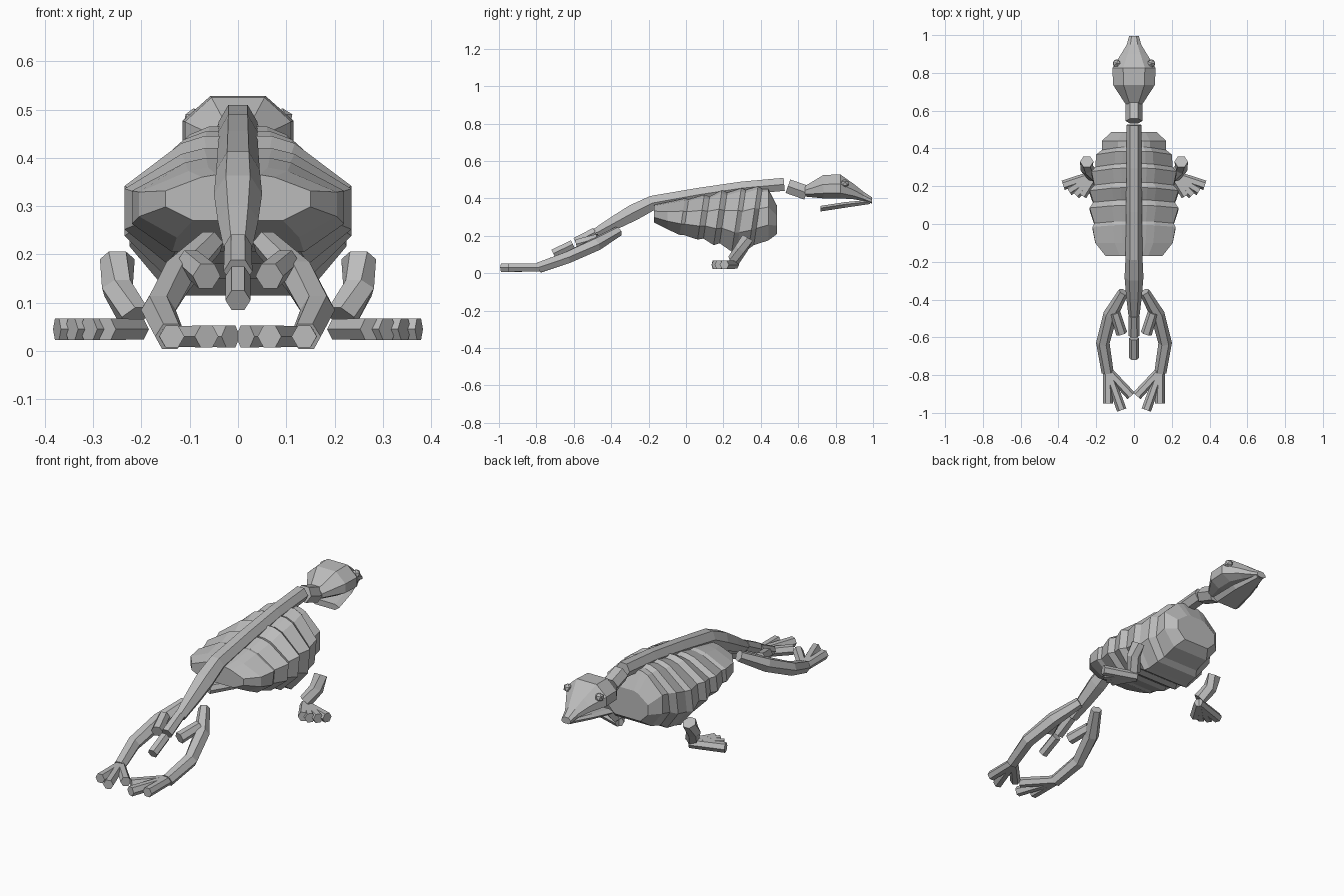
import bpy, bmesh
from mathutils import Vector

cube = bpy.data.objects.get("Cube")
if cube:
    bpy.data.objects.remove(cube, do_unlink=True)

bone = bpy.data.materials.new("bone_grey")
bone.use_nodes = True
GREY = (0.5, 0.5, 0.5, 1)
bone.diffuse_color = GREY
bone.node_tree.nodes["Principled BSDF"].inputs["Base Color"].default_value = GREY


def loft(name, rings):
    """Skin a list of equal-length point rings and cap both ends."""
    bm = bmesh.new()
    loops = [[bm.verts.new(p) for p in ring] for ring in rings]
    n = len(loops[0])
    for a, b in zip(loops, loops[1:]):
        for i in range(n):
            j = (i + 1) % n
            bm.faces.new((a[i], a[j], b[j], b[i]))
    bm.faces.new(loops[0])
    bm.faces.new(loops[-1])
    bmesh.ops.recalc_face_normals(bm, faces=bm.faces)
    mesh = bpy.data.meshes.new(name)
    bm.to_mesh(mesh)
    bm.free()
    mesh.materials.append(bone)
    obj = bpy.data.objects.new(name, mesh)
    bpy.context.collection.objects.link(obj)
    return obj


HEX = [(1, 0), (.5, .87), (-.5, .87), (-1, 0), (-.5, -.87), (.5, -.87)]


def tube(name, path):
    """Hexagonal bone through (x, y, z, radius) points."""
    pts = [Vector(p[:3]) for p in path]
    rings = []
    for i, p in enumerate(pts):
        t = (pts[min(i + 1, len(pts) - 1)] - pts[max(i - 1, 0)]).normalized()
        side = t.cross(Vector((0, 0, 1))).normalized()
        up = side.cross(t)
        rings.append([p + (side * a + up * b) * path[i][3] for a, b in HEX])
    return loft(name, rings)


def section(y, w, z0, z1, profile, lean=0):
    """Mirrored cross-section; profile gives (width, height) fractions."""
    half = [(a * w, z0 + b * (z1 - z0)) for a, b in profile]
    ring = half + [(-x, z) for x, z in reversed(half)]
    mid = (z0 + z1) / 2
    return [(x, y + lean * (z - mid), z) for x, z in ring]


# Backbone, tail bones and neck
tube("spine", [(0, -.48, .215, .03), (0, -.38, .27, .042), (0, -.28, .325, .05),
               (0, -.18, .375, .045), (0, .07, .42, .042), (0, .3, .455, .04),
               (0, .525, .475, .04)])
tube("tail_bone", [(0, -.59, .165, .03), (0, -.485, .22, .028)])
tube("tail_tip", [(0, -.71, .105, .026), (0, -.605, .155, .026)])
tube("neck", [(0, .545, .465, .044), (0, .645, .43, .044)])

# Ribbed body: each rib ends in a small step
BODY = [(.3, 1), (.5, .95), (1, .65), (1, .3), (.62, 0)]
ribs = [(-.17, .15, .27, .365), (-.1, .205, .235, .38), (-.02, .22, .205, .40),
        (0, .21, .205, .395), (.08, .235, .18, .42), (.11, .215, .185, .41),
        (.17, .235, .15, .445), (.2, .21, .16, .43), (.27, .225, .115, .455),
        (.295, .205, .12, .445), (.36, .2, .13, .465), (.385, .17, .15, .45),
        (.44, .17, .175, .45), (.487, .12, .21, .36)]
rings = []
for i, (y, w, z0, z1) in enumerate(ribs):
    lean = .15 if 1 < i < len(ribs) - 2 else 0
    rings.append(section(y, w, z0, z1, BODY, lean))
loft("ribcage", rings)

# Head and lower jaw
HEAD = [(.5, 1), (1, .6), (1, .22), (.55, 0)]
loft("head", [section(*r, HEAD) for r in
              [(.635, .045, .41, .465), (.735, .11, .40, .525), (.825, .115, .40, .528),
               (.9, .068, .395, .475), (.95, .038, .385, .435), (.995, .026, .372, .405)]])
JAW = [(.7, 1), (1, .6), (.7, 0)]
loft("lower_jaw", [section(*r, JAW) for r in
                   [(.72, .085, .33, .36), (.85, .065, .35, .38), (.985, .022, .37, .392)]])

# Paired parts
for side, s in (("left", 1), ("right", -1)):
    def limb(name, path):
        tube(f"{side}_{name}", [(s * x, y, z, r) for x, y, z, r in path])

    bm = bmesh.new()
    bmesh.ops.create_icosphere(bm, subdivisions=1, radius=.023)
    bmesh.ops.translate(bm, verts=bm.verts, vec=(s * .092, .85, .48))
    mesh = bpy.data.meshes.new(f"{side}_eye")
    bm.to_mesh(mesh)
    bm.free()
    mesh.materials.append(bone)
    bpy.context.collection.objects.link(bpy.data.objects.new(f"{side}_eye", mesh))

    # Front limb with spread fingers
    limb("arm", [(.25, .33, .19, .036), (.25, .295, .13, .035), (.215, .255, .07, .034)])
    for i, (x, y) in enumerate([(.375, .205), (.345, .175), (.31, .155), (.275, .15)]):
        limb(f"finger_{i + 1}", [(.205, .262, .045, .024), (x, y, .045, .026)])

    # Hind limb, heel spur and toes
    limb("hind_leg", [(.055, -.36, .225, .028), (.125, -.48, .155, .038),
                      (.165, -.63, .085, .036), (.14, -.785, .03, .032)])
    limb("heel_spur", [(.1, -.47, .185, .028), (.065, -.58, .155, .03)])
    for i, (x, y) in enumerate([(.137, -.95), (.065, -.985), (.015, -.91)]):
        limb(f"toe_{i + 1}", [(.14, -.775, .03, .024), (x, y, .03, .026)])
